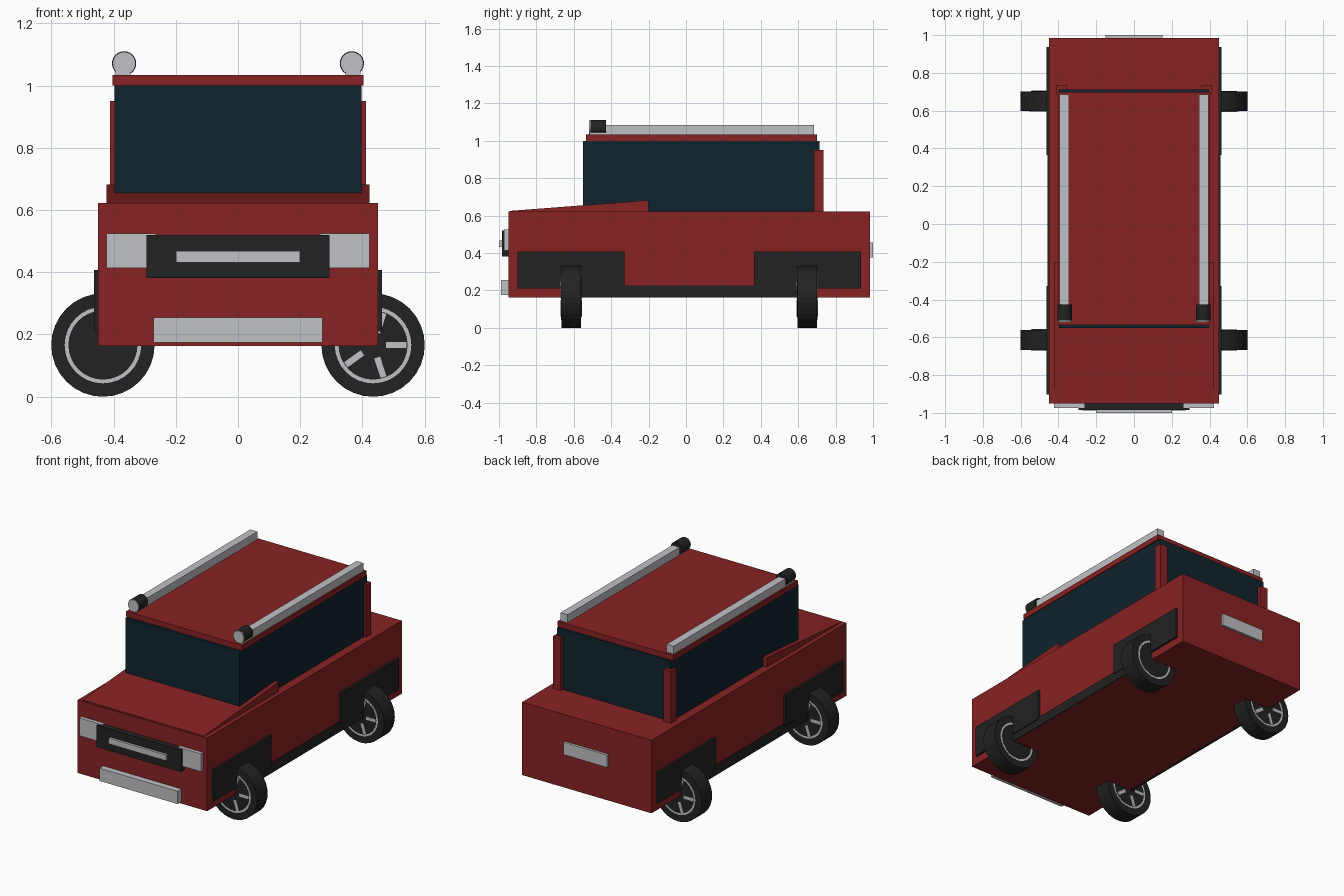
import bpy, bmesh, math
from mathutils import Matrix, Vector

cube = bpy.data.objects.get("Cube")
if cube:
    bpy.data.objects.remove(cube, do_unlink=True)


def material(name, rgb):
    m = bpy.data.materials.new(name)
    m.use_nodes = True
    m.diffuse_color = (*rgb, 1)
    m.node_tree.nodes["Principled BSDF"].inputs["Base Color"].default_value = (*rgb, 1)
    return m


RED = material("red paint", (0.25, 0.016, 0.017))
BLACK = material("black rubber", (0.016, 0.016, 0.016))
GLASS = material("dark glass", (0.005, 0.017, 0.026))
SILVER = material("silver trim", (0.53, 0.535, 0.56))


def finish(name, bm, mat):
    mesh = bpy.data.meshes.new(name)
    bmesh.ops.recalc_face_normals(bm, faces=bm.faces)
    bm.to_mesh(mesh)
    bm.free()
    mesh.materials.append(mat)
    obj = bpy.data.objects.new(name, mesh)
    bpy.context.collection.objects.link(obj)
    return obj


def box(name, mat, x, y, z):
    """Box from (min, max) pairs."""
    bm = bmesh.new()
    size = [b - a for a, b in (x, y, z)]
    mid = [(a + b) / 2 for a, b in (x, y, z)]
    bmesh.ops.create_cube(bm, size=1, matrix=Matrix.Translation(mid) @ Matrix.Diagonal((*size, 1)))
    return finish(name, bm, mat)


def disc(name, mat, centre, radius, depth, sides=32):
    """Cylinder lying along y."""
    bm = bmesh.new()
    bmesh.ops.create_cone(bm, cap_ends=True, segments=sides, radius1=radius, radius2=radius, depth=depth,
                          matrix=Matrix.Translation(centre) @ Matrix.Rotation(math.pi / 2, 4, "X"))
    return finish(name, bm, mat)


def side_pair(name, mat, x, y, z):
    box("left_" + name, mat, x, y, z)
    box("right_" + name, mat, (-x[1], -x[0]), y, z)


def centred(name, mat, half, y, z):
    box(name, mat, (-half, half), y, z)


# Body, cabin and roof
centred("body", RED, 0.45, (-0.95, 0.985), (0.163, 0.622))
centred("cabin_glass", GLASS, 0.397, (-0.55, 0.713), (0.6, 1.0))
centred("roof", RED, 0.403, (-0.535, 0.70), (1.0, 1.034))
side_pair("rear_pillar", RED, (0.358, 0.412), (0.685, 0.735), (0.6, 0.95))

# Sloping hood wedge
bm = bmesh.new()
profile = [(-0.94, 0.61), (-0.94, 0.625), (-0.2, 0.682), (-0.2, 0.61)]
face = bm.faces.new([bm.verts.new((-0.423, y, z)) for y, z in profile])
ext = bmesh.ops.extrude_face_region(bm, geom=[face])["geom"]
bmesh.ops.translate(bm, vec=(0.846, 0, 0), verts=[v for v in ext if isinstance(v, bmesh.types.BMVert)])
finish("hood", bm, RED)

# Front and rear trim
side_pair("headlight", SILVER, (0.263, 0.423), (-0.973, -0.94), (0.413, 0.525))
centred("grille", BLACK, 0.294, (-0.985, -0.94), (0.381, 0.519))
centred("grille_bar", SILVER, 0.2, (-1.0, -0.97), (0.432, 0.468))
centred("front_bumper", SILVER, 0.272, (-0.988, -0.94), (0.175, 0.255))
centred("rear_plate", SILVER, 0.152, (0.97, 1.0), (0.377, 0.455))

# Side cladding
side_pair("front_arch", BLACK, (0.44, 0.463), (-0.902, -0.328), (0.21, 0.407))
side_pair("rear_arch", BLACK, (0.44, 0.463), (0.364, 0.936), (0.21, 0.407))
side_pair("sill", BLACK, (0.44, 0.457), (-0.62, 0.65), (0.163, 0.225))

# Roof rails with lamps
side_pair("roof_rail", SILVER, (0.345, 0.394), (-0.515, 0.685), (1.03, 1.084))
for side, s in (("left", 1), ("right", -1)):
    disc(side + "_lamp", BLACK, (s * 0.366, -0.469, 1.071), 0.039, 0.084, 24)
    disc(side + "_lamp_lens", SILVER, (s * 0.366, -0.513, 1.071), 0.037, 0.01, 24)

# Wheels: spokes face forward on the left and backward on the right
for side, s in (("left", 1), ("right", -1)):
    for end, y in (("front", -0.614), ("rear", 0.649)):
        name = f"{side}_{end}_"
        c = Vector((s * 0.434, y, 0.166))
        disc(name + "tyre", BLACK, c, 0.166, 0.104)
        disc(name + "rim", SILVER, c, 0.123, 0.107)
        disc(name + "hub", BLACK, c, 0.111, 0.109)
        bm = bmesh.new()
        for i in range(5):
            turn = Matrix.Rotation(i * math.tau / 5, 4, "Y")
            flip = Matrix.Rotation(0 if s > 0 else math.pi, 4, "Z")
            bmesh.ops.create_cube(bm, size=1, matrix=Matrix.Translation(c) @ flip @ turn
                                  @ Matrix.Translation((0.075, -0.054, 0))
                                  @ Matrix.Diagonal((0.066, 0.006, 0.02, 1)))
        finish(name + "spokes", bm, SILVER)
